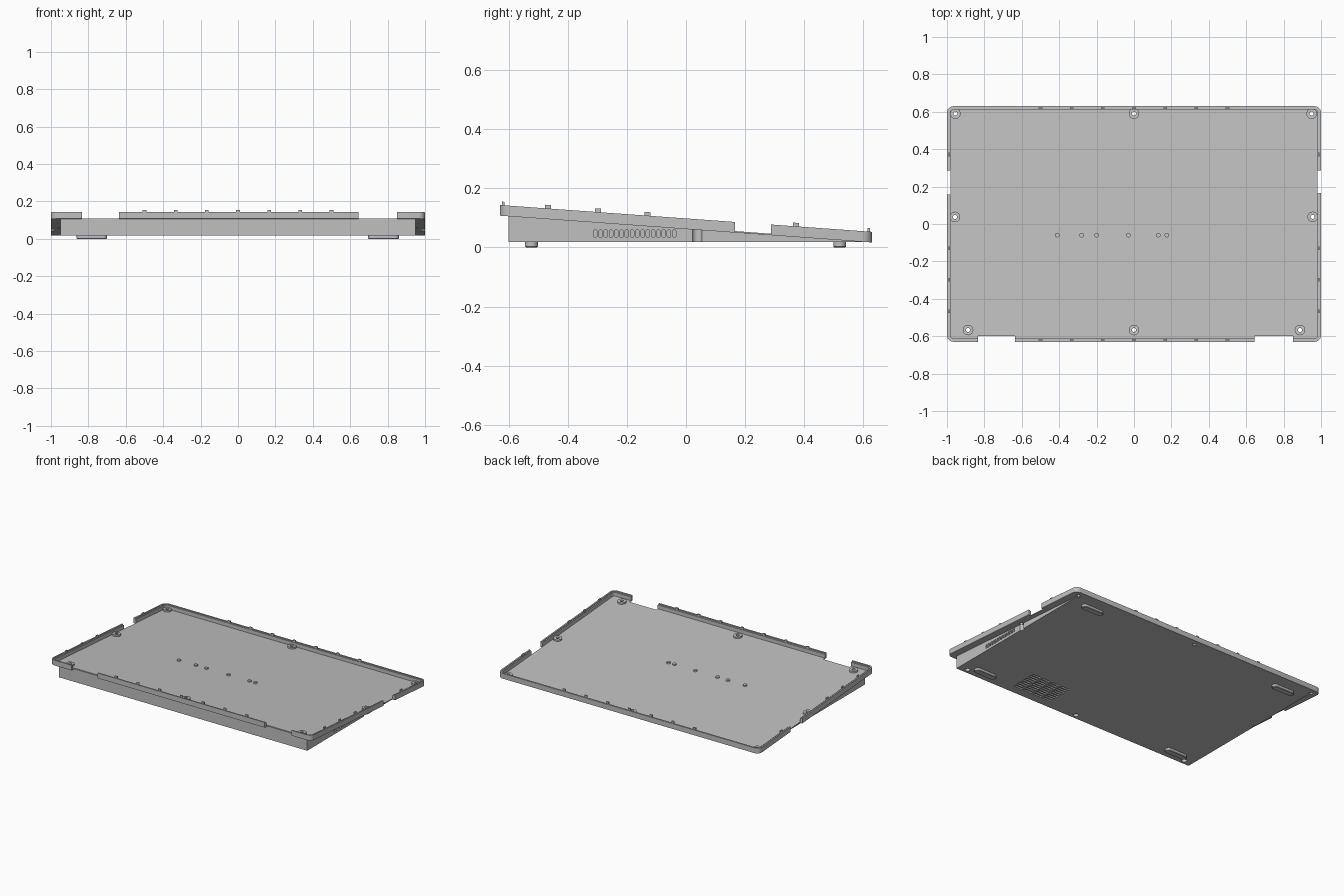
import bpy, bmesh, math
from mathutils import Matrix

cube = bpy.data.objects.get("Cube")
if cube:
    bpy.data.objects.remove(cube, do_unlink=True)

grey = bpy.data.materials.new("light_grey")
grey.use_nodes = True
colour = (0.53, 0.53, 0.53, 1)
grey.diffuse_color = colour
grey.node_tree.nodes["Principled BSDF"].inputs["Base Color"].default_value = colour

HALF_Y, BASE, SLOPE = 0.63, 0.018, 0.072
LIFT = BASE + 2 * HALF_Y * SLOPE - 0.001


def tray_z(y):
    return LIFT - SLOPE * (y + HALF_Y)


# Slants flat parts to the angle of the tray
SLANT = Matrix.Identity(4)
SLANT[2][1] = -SLOPE
SLANT[2][3] = tray_z(0)


def loft(bm, sections, matrix=Matrix(), steps=6, closed=False):
    """Stack rounded rectangles given as (half x, half y, radius, z)."""
    rings = []
    for hx, hy, r, z in sections:
        ring = []
        for q, (sx, sy) in enumerate(((1, 1), (-1, 1), (-1, -1), (1, -1))):
            for i in range(steps + 1):
                a = (q + i / steps) * math.pi / 2
                p = (sx * (hx - r) + r * math.cos(a), sy * (hy - r) + r * math.sin(a), z)
                ring.append(bm.verts.new(p))
        bmesh.ops.transform(bm, matrix=matrix, verts=ring)
        rings.append(ring)
    pairs = list(zip(rings, rings[1:]))
    if closed:
        pairs.append((rings[-1], rings[0]))
    else:
        bm.faces.new(rings[0][::-1])
        bm.faces.new(rings[-1])
    n = len(rings[0])
    for a, b in pairs:
        for i in range(n):
            j = (i + 1) % n
            bm.faces.new((a[i], a[j], b[j], b[i]))


def box(bm, x0, x1, y0, y1, z0, z1):
    m = Matrix.Translation(((x0 + x1) / 2, (y0 + y1) / 2, (z0 + z1) / 2))
    m = m @ Matrix.Diagonal((x1 - x0, y1 - y0, z1 - z0, 1))
    bmesh.ops.create_cube(bm, size=1, matrix=m)


def finish(name, bm, slanted=False, smooth=True):
    bmesh.ops.remove_doubles(bm, verts=bm.verts, dist=1e-5)
    bmesh.ops.recalc_face_normals(bm, faces=bm.faces)
    if slanted:
        bm.transform(SLANT)
    me = bpy.data.meshes.new(name)
    bm.to_mesh(me)
    bm.free()
    me.materials.append(grey)
    ob = bpy.data.objects.new(name, me)
    bpy.context.collection.objects.link(ob)
    if smooth:
        shade(ob)
    return ob


def shade(ob):
    bpy.ops.object.select_all(action='DESELECT')
    ob.select_set(True)
    bpy.context.view_layer.objects.active = ob
    bpy.ops.object.shade_smooth_by_angle(angle=math.radians(30))


def cut(ob, cutter):
    mod = ob.modifiers.new("cut", 'BOOLEAN')
    mod.operation, mod.solver, mod.object = 'DIFFERENCE', 'EXACT', cutter
    bpy.context.view_layer.update()
    done = ob.evaluated_get(bpy.context.evaluated_depsgraph_get())
    me = bpy.data.meshes.new_from_object(done)
    ob.modifiers.clear()
    ob.data = me
    bpy.data.objects.remove(cutter, do_unlink=True)


screws = [(-0.955, 0.59), (0, 0.59), (0.95, 0.59), (-0.957, 0.038),
          (0.955, 0.038), (-0.887, -0.567), (0, -0.567), (0.887, -0.567)]


def screw_holes(radius):
    bm = bmesh.new()
    for x, y in screws:
        loft(bm, [(radius, radius, radius, z) for z in (-0.2, 0.3)],
             Matrix.Translation((x, y, 0)))
    return finish("screw_hole_cutter", bm, smooth=False)


# Tray with stepped rim
bm = bmesh.new()
RIM = 0.036
loft(bm, [(1 - d, HALF_Y - d, 0.035 - d, z) for d, z in
          ((0, 0), (0, RIM), (0.01, RIM), (0.01, 0.031), (0.018, 0.031), (0.018, 0.005))])
tray = finish("tray", bm, slanted=True, smooth=False)

# Openings in the rim for ports and hinges
bm = bmesh.new()
box(bm, -1.1, -0.982, 0.157, 0.287, -0.1, 0.1)
box(bm, 0.982, 1.1, 0.165, 0.287, -0.1, 0.1)
box(bm, -0.835, -0.635, -0.7, -0.595, -0.1, 0.1)
box(bm, 0.645, 0.85, -0.7, -0.595, -0.1, 0.1)
cut(tray, finish("rim_opening_cutter", bm, slanted=True, smooth=False))
cut(tray, screw_holes(0.011))
shade(tray)

# Screw bosses
bm = bmesh.new()
for x, y in screws:
    loft(bm, [(r, r, r, z) for r, z in
              ((0.028, 0.003), (0.028, 0.016), (0.011, 0.016), (0.011, 0.003))],
         Matrix.Translation((x, y, 0)), closed=True)
finish("screw_bosses", bm, slanted=True)

# Small pins on the tray floor
bm = bmesh.new()
for x in (-0.41, -0.28, -0.2, -0.03, 0.13, 0.175):
    loft(bm, [(0.012, 0.012, 0.012, z) for z in (0.003, 0.014)],
         Matrix.Translation((x, -0.06, 0)), steps=4)
finish("floor_pins", bm, slanted=True)

# Snap clips on the rim
bm = bmesh.new()
for side in (-1, 1):
    for k in range(-3, 4):
        y = side * 0.618
        box(bm, k / 6 - 0.01, k / 6 + 0.01, y - 0.004, y + 0.004, 0.025, 0.048)
    for y in (-0.467, -0.298, -0.13, 0.372):
        x = side * 0.988
        box(bm, x - 0.004, x + 0.004, y - 0.01, y + 0.01, 0.025, 0.048)
finish("snap_clips", bm, slanted=True, smooth=False)

# Wedge-shaped base
bm = bmesh.new()
profile = [(-0.6, BASE), (0.618, BASE), (0.618, tray_z(0.618) + 0.002),
           (-0.6, tray_z(-0.6) + 0.002)]
face = bm.faces.new([bm.verts.new((-0.95, y, z)) for y, z in profile])
new = bmesh.ops.extrude_face_region(bm, geom=[face])["geom"]
bmesh.ops.translate(bm, vec=(1.9, 0, 0),
                    verts=[v for v in new if isinstance(v, bmesh.types.BMVert)])
wedge = finish("wedge_base", bm, smooth=False)
cut(wedge, screw_holes(0.017))

# Vent slots along the side and grille under the base
bm = bmesh.new()
turn = Matrix.Rotation(math.pi / 2, 4, 'Y')
for i in range(16):
    place = Matrix.Translation((0.95, -0.307 + i * 0.0178, 0.047))
    loft(bm, [(0.013, 0.006, 0.006, z) for z in (-0.015, 0.02)], place @ turn, steps=3)
for row in range(9):
    for col in range(4):
        place = Matrix.Translation((0.27 + col * 0.077, -0.53 + row * 0.022, BASE))
        loft(bm, [(0.034, 0.006, 0.006, z) for z in (-0.02, 0.012)], place, steps=3)
cut(wedge, finish("vent_cutter", bm, smooth=False))
shade(wedge)

# Rubber feet
bm = bmesh.new()
for x in (-0.782, 0.778):
    for y in (-0.523, 0.52):
        loft(bm, [(0.079, 0.018, 0.018, 0), (0.082, 0.0215, 0.0215, 0.003),
                  (0.082, 0.0215, 0.0215, BASE + 0.001)], Matrix.Translation((x, y, 0)))
finish("feet", bm)
